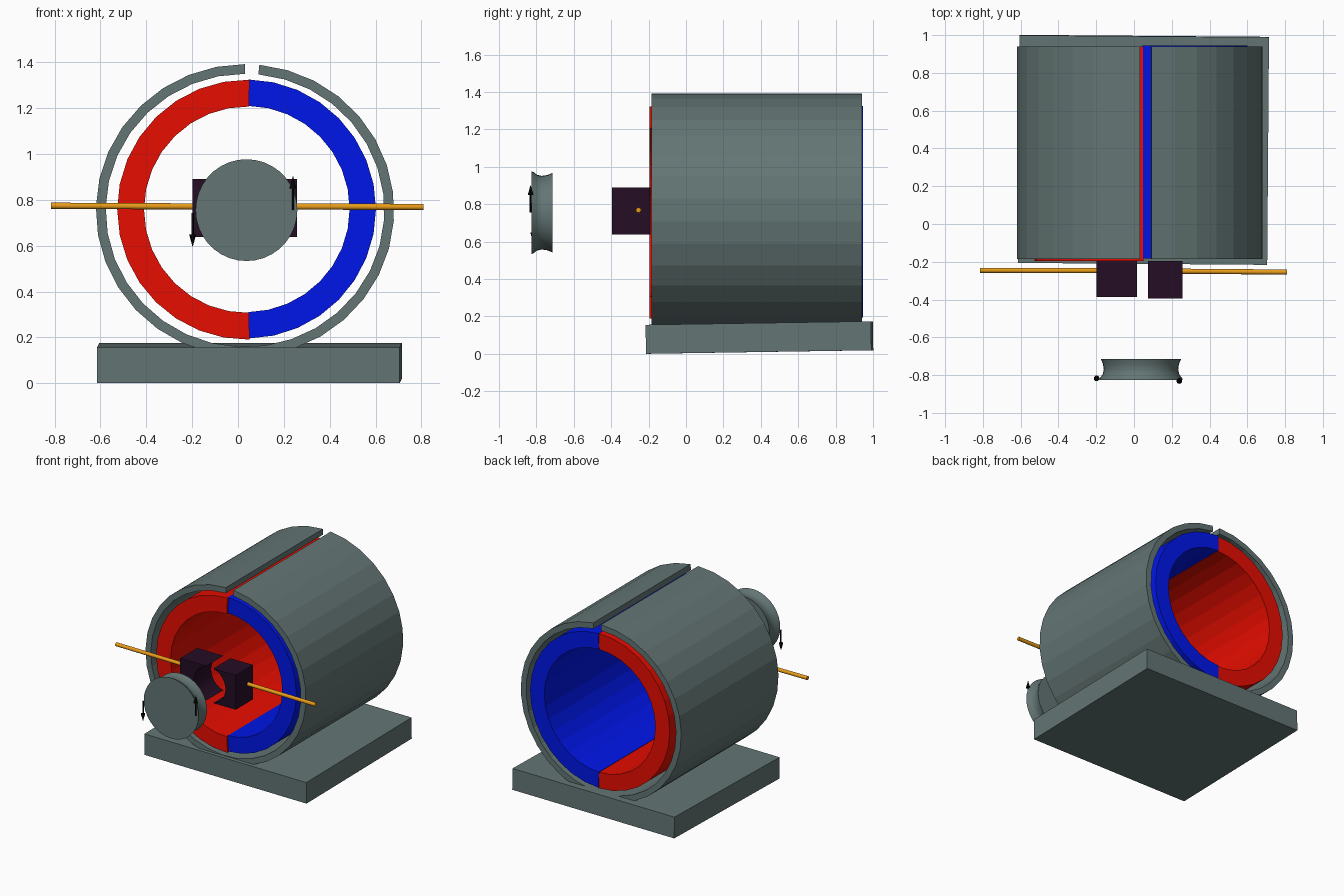
import bpy, bmesh, math
from mathutils import Matrix, Vector

if "Cube" in bpy.data.objects:
    bpy.data.objects.remove(bpy.data.objects["Cube"])


def material(name, rgb):
    m = bpy.data.materials.new(name)
    m.diffuse_color = (*rgb, 1)
    m.use_nodes = True
    m.node_tree.nodes["Principled BSDF"].inputs["Base Color"].default_value = m.diffuse_color
    return m


STEEL = material("green_grey_steel", (0.125, 0.18, 0.175))
RED = material("red", (0.8, 0.004, 0.0))
BLUE = material("blue", (0.0, 0.008, 0.82))
DARK = material("dark_carbon", (0.018, 0.004, 0.018))
GOLD = material("gold", (0.8, 0.33, 0.01))
BLACK = material("black", (0.001, 0.001, 0.001))


def finish(name, bm, mat):
    bmesh.ops.recalc_face_normals(bm, faces=bm.faces)
    me = bpy.data.meshes.new(name)
    bm.to_mesh(me)
    bm.free()
    ob = bpy.data.objects.new(name, me)
    bpy.context.collection.objects.link(ob)
    me.materials.append(mat)
    return ob


def smooth(ob):
    bpy.ops.object.select_all(action='DESELECT')
    ob.select_set(True)
    bpy.context.view_layer.objects.active = ob
    bpy.ops.object.shade_smooth_by_angle(angle=math.radians(40))


def box(name, lo, hi, mat):
    lo, hi = Vector(lo), Vector(hi)
    bm = bmesh.new()
    bmesh.ops.create_cube(bm, size=1)
    for v in bm.verts:
        v.co = Vector([c * s for c, s in zip(v.co, hi - lo)])
    ob = finish(name, bm, mat)
    ob.location = (lo + hi) / 2
    return ob


def extrude_y(name, outline, y0, y1, mat):
    """Extrude a closed xz outline along y."""
    bm = bmesh.new()
    f = bm.faces.new([bm.verts.new((x, y0, z)) for x, z in outline])
    r = bmesh.ops.extrude_face_region(bm, geom=[f])
    bmesh.ops.translate(bm, vec=(0, y1 - y0, 0),
                        verts=[g for g in r["geom"] if isinstance(g, bmesh.types.BMVert)])
    return finish(name, bm, mat)


def arc(cx, cz, r, a0, a1, n):
    return [(cx + r * math.cos(math.radians(a0 + (a1 - a0) * i / n)),
             cz + r * math.sin(math.radians(a0 + (a1 - a0) * i / n))) for i in range(n + 1)]


def tube_arc(name, cx, cz, ro, ri, a0, a1, n, y0, y1, mat):
    """Part of a thick tube, built as a closed strip of four-sided sections."""
    bm = bmesh.new()
    outer, inner = arc(cx, cz, ro, a0, a1, n), arc(cx, cz, ri, a0, a1, n)
    rows = [[bm.verts.new((p[0], y, p[1])) for p, y in ((o, y0), (o, y1), (i, y1), (i, y0))]
            for o, i in zip(outer, inner)]
    for a, b in zip(rows, rows[1:]):
        for k in range(4):
            bm.faces.new((a[k], a[(k + 1) % 4], b[(k + 1) % 4], b[k]))
    bm.faces.new(rows[0])
    bm.faces.new(rows[-1])
    return finish(name, bm, mat)


def lathe(name, profile, start, direction, n, mat):
    """Revolve (distance, radius) pairs about a direction, closing both ends."""
    bm = bmesh.new()
    rot = Vector((0, 0, 1)).rotation_difference(Vector(direction)).to_matrix().to_4x4()
    rings = [[bm.verts.new((r * math.cos(math.tau * i / n), r * math.sin(math.tau * i / n), d))
              for i in range(n)] for d, r in profile]
    for a, b in zip(rings, rings[1:]):
        for i in range(n):
            j = (i + 1) % n
            bm.faces.new((a[i], a[j], b[j], b[i]))
    bm.faces.new(rings[0])
    bm.faces.new(rings[-1])
    bm.transform(Matrix.Translation(start) @ rot)
    ob = finish(name, bm, mat)
    smooth(ob)
    return ob


# Base plate, very slightly tilted
base = box("base_plate", (-0.61, -0.21, 0.01), (0.71, 0.995, 0.165), STEEL)
base.rotation_euler = (math.radians(0.9), 0, math.radians(-0.45))

# Outer housing, slightly wider than tall, with a slot along the top
housing = tube_arc("housing", 0.03, 0.754, 0.638, 0.596, 90, 444.5, 32, -0.185, 0.94, STEEL)
housing.scale.x = 1.02

# Two half-ring magnets
tube_arc("magnet_red", 0.04, 0.757, 0.567, 0.45, 89, 271, 16, -0.195, 0.94, RED)
tube_arc("magnet_blue", 0.037, 0.76, 0.565, 0.45, -89, 89, 16, -0.183, 0.945, BLUE)

# Brushes with concave inner faces
cx, cz, r, z0, z1 = 0.045, 0.764, 0.13, 0.638, 0.89
a = math.degrees(math.asin(0.125 / r))
extrude_y("brush_left", [(-0.198, z1), (-0.198, z0), (0.015, z0)]
          + arc(cx, cz, r, 180 + a, 180 - a, 12)[1:-1] + [(0.015, z1)], -0.387, -0.19, DARK)
extrude_y("brush_right", [(0.258, z0), (0.258, z1), (0.075, z1)]
          + arc(cx, cz, r, a, -a, 12)[1:-1] + [(0.075, z0)], -0.395, -0.195, DARK)

# Lead wires
for name, start, d, length in (("wire_left", (-0.19, -0.247, 0.771), (-1, 0.003, 0.005), 0.625),
                               ("wire_right", (0.25, -0.25, 0.771), (1, -0.008, -0.004), 0.56)):
    lathe(name, [(0, 0.0135), (length, 0.0135)], start, d, 16, GOLD)

# Grooved wheel in front of the brushes
lathe("axle_wheel", [(0, 0.222), (0.012, 0.217), (0.03, 0.203), (0.055, 0.197),
                     (0.085, 0.201), (0.112, 0.212)], (0.037, -0.827, 0.755), (0, 1, 0), 36, STEEL)

# Rotation arrows beside the wheel
ARROW = [(0, 0.005), (0.095, 0.005), (0.095, 0.015), (0.148, 0.0005)]
lathe("arrow_down", ARROW, (-0.198, -0.817, 0.743), (0, 0.0001, -1), 12, BLACK)
lathe("arrow_up", ARROW, (0.24, -0.831, 0.755), (0, 0, 1), 12, BLACK)
